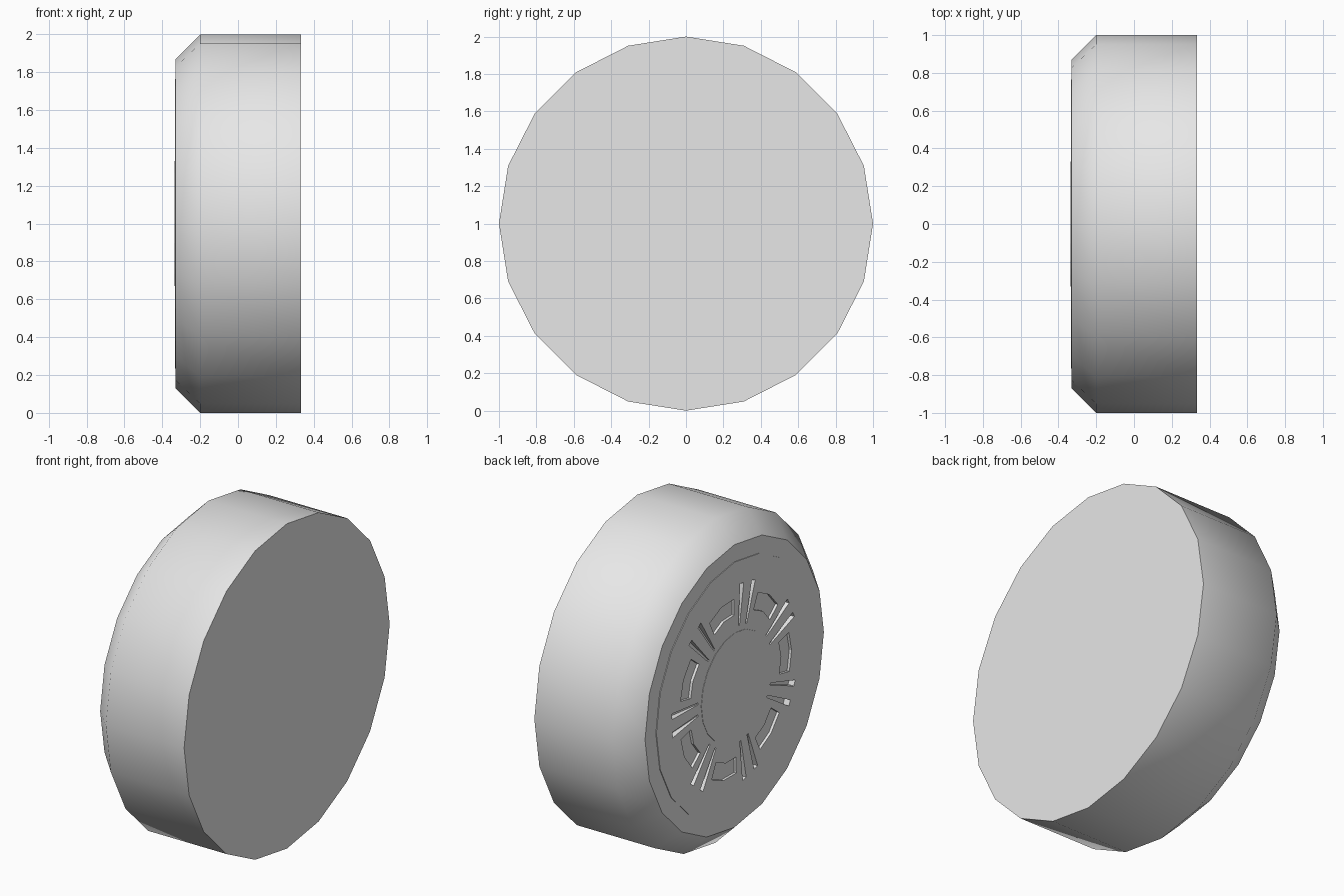
import bpy, bmesh, math
from mathutils import Vector

if "Cube" in bpy.data.objects:
    bpy.data.objects.remove(bpy.data.objects["Cube"])

SIDES = 20
grey = bpy.data.materials.new("plain_grey")
grey.diffuse_color = (0.8, 0.8, 0.8, 1)
grey.use_nodes = True
grey.node_tree.nodes["Principled BSDF"].inputs["Base Color"].default_value = grey.diffuse_color


def to_object(bm, name, smooth=False):
    bmesh.ops.recalc_face_normals(bm, faces=bm.faces[:])
    me = bpy.data.meshes.new(name)
    for f in bm.faces:
        f.smooth = smooth
    bm.to_mesh(me)
    bm.free()
    me.materials.append(grey)
    ob = bpy.data.objects.new(name, me)
    bpy.context.collection.objects.link(ob)
    return ob


def lathe(name, profile, sharp=()):
    """Spin (x, r) profile round the x axis at z = 1, capping both ends."""
    bm = bmesh.new()
    rings = []
    for x, r in profile:
        rings.append([bm.verts.new((x, r * math.sin(i * math.tau / SIDES),
                                    1 + r * math.cos(i * math.tau / SIDES)))
                      for i in range(SIDES)])
    for a, b in zip(rings, rings[1:]):
        for i in range(SIDES):
            j = (i + 1) % SIDES
            bm.faces.new((a[i], a[j], b[j], b[i]))
    bm.faces.new(rings[0])
    bm.faces.new(rings[-1])
    for k in sharp:
        for i in range(SIDES):
            bm.edges.get((rings[k][i], rings[k][(i + 1) % SIDES])).smooth = False
    return to_object(bm, name, True)


# tyre: flat back, straight tread, bevelled outer shoulder, seat for the rim
tyre = lathe("tyre", [(0.333, 1.0), (-0.2, 1.0), (-0.33, 0.87),
                      (-0.33, 0.765), (-0.25, 0.765)], sharp=(0, 2, 3, 4))
# rim disc, standing just proud of the tyre
rim = lathe("rim", [(-0.25, 0.765), (-0.334, 0.765)], sharp=(0, 1))


def polar(r, angle, side=0.0):
    """Point at radius r, angle from up towards +y, shifted sideways."""
    return (r * math.sin(angle) + side * math.cos(angle),
            r * math.cos(angle) - side * math.sin(angle))


def add_prism(bm, pts, floors):
    top = [bm.verts.new((-0.36, y, 1 + z)) for y, z in pts]
    low = [bm.verts.new((x, y, 1 + z)) for (y, z), x in zip(pts, floors)]
    n = len(pts)
    bm.faces.new(top)
    bm.faces.new(low)
    for i in range(n):
        j = (i + 1) % n
        bm.faces.new((top[i], top[j], low[j], low[i]))


# cutters: seven windows and seven pairs of tapered spoke grooves
bm = bmesh.new()
for k in range(7):
    a = math.radians(14) + k * math.tau / 7
    w = math.radians(13)
    window = [polar(0.44, a - w), polar(0.54, a - w), polar(0.55, a),
              polar(0.54, a + w), polar(0.44, a + w), polar(0.45, a)]
    add_prism(bm, window, [-0.318] * 6)
    s = a + math.pi / 7
    for m in (-1, 1):
        groove = [polar(0.36, s, m * 0.03), polar(0.36, s, m * 0.042),
                  polar(0.61, s, m * 0.075), polar(0.61, s, m * 0.04)]
        add_prism(bm, groove, [-0.328, -0.328, -0.295, -0.295])
cutter = to_object(bm, "rim_cutter")
cutter.hide_render = True
cutter.hide_viewport = True

mod = rim.modifiers.new("cut", "BOOLEAN")
mod.operation = 'DIFFERENCE'
mod.solver = 'EXACT'
mod.object = cutter
# flat shading keeps the rim details crisp
for p in rim.data.polygons:
    p.use_smooth = False

# hub cap: very thin plate in the middle
hub = lathe("hub_cap", [(-0.33, 0.33), (-0.336, 0.33)], sharp=(0, 1))
for p in hub.data.polygons:
    p.use_smooth = False
